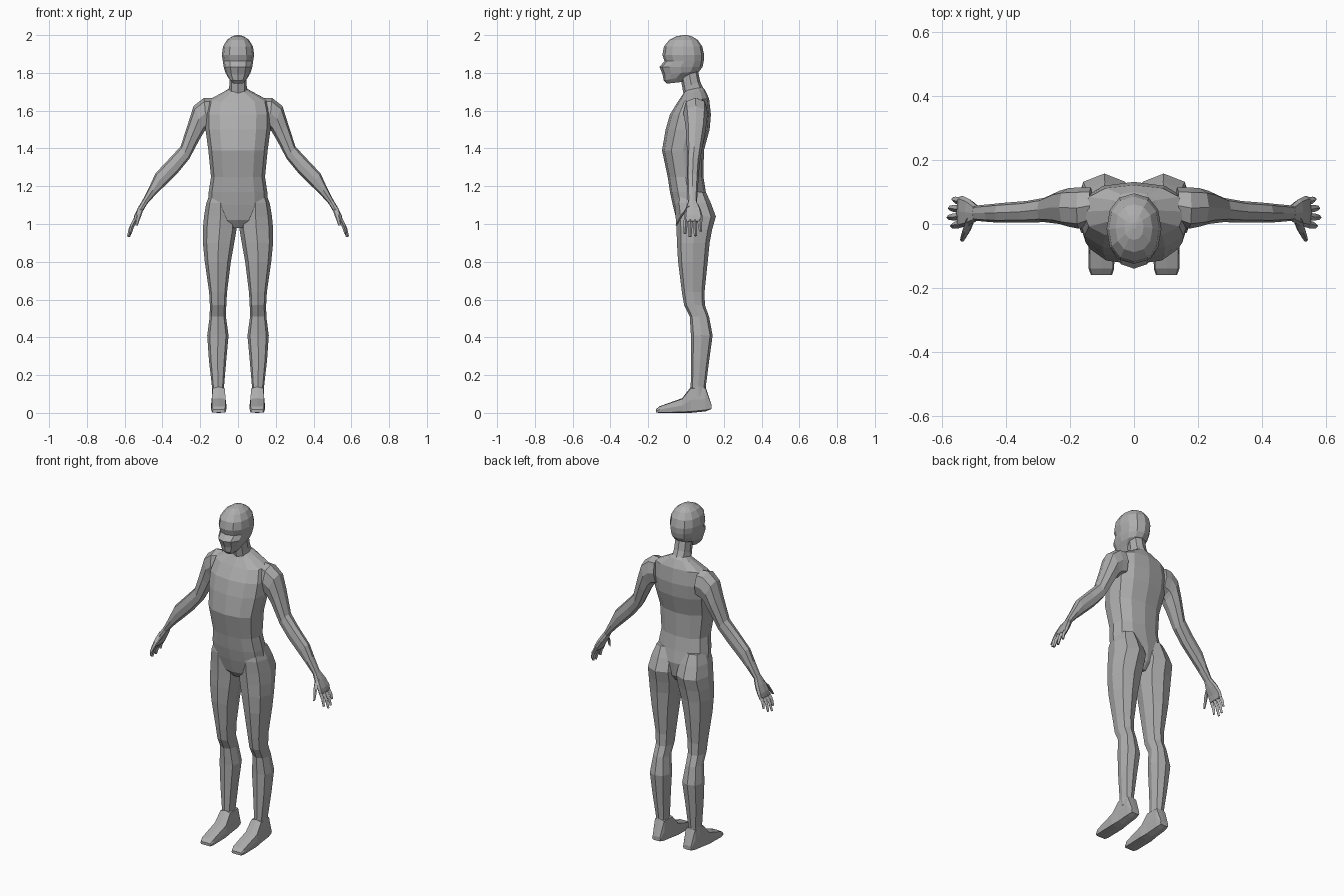
import bpy, bmesh, math
from mathutils import Vector as V

skin = bpy.data.materials.new("plain grey")
skin.diffuse_color = (0.42, 0.42, 0.42, 1)


def ring(c, u, v, n=8, p=1.0):
    """Closed section around c with half-axes u and v; p < 1 makes it boxier."""
    pts = []
    for i in range(n):
        a = 2 * math.pi * i / n
        f = [math.copysign(abs(round(t, 6)) ** p, t) for t in (math.cos(a), math.sin(a))]
        pts.append(V(c) + V(u) * f[0] + V(v) * f[1])
    return pts


def loft(name, rings, side=1):
    """Flat-faced skin through the rings, capped at both ends."""
    bm = bmesh.new()
    vs = [[bm.verts.new((q.x * side, q.y, q.z)) for q in r] for r in rings]
    n = len(vs[0])
    for a, b in zip(vs, vs[1:]):
        for i in range(n):
            bm.faces.new((a[i], a[(i + 1) % n], b[(i + 1) % n], b[i]))
    bm.faces.new(vs[0])
    bm.faces.new(vs[-1])
    bmesh.ops.recalc_face_normals(bm, faces=bm.faces)
    me = bpy.data.meshes.new(name)
    bm.to_mesh(me)
    bm.free()
    me.materials.append(skin)
    ob = bpy.data.objects.new(name, me)
    bpy.context.collection.objects.link(ob)
    return ob


def level(z, x0, x1, yf, yb, tilt=0, n=12, p=1.0):
    """Horizontal section; tilt lifts the back edge and lowers the front."""
    return ring(((x0 + x1) / 2, (yf + yb) / 2, z), ((x1 - x0) / 2, 0, 0),
                (0, (yb - yf) / 2, tilt), n, p)


def across(outer, inner, yf, yb, n=8, p=0.8):
    """Limb section between two (x, z) points."""
    o, i = V((outer[0], 0, outer[1])), V((inner[0], 0, inner[1]))
    c = (o + i) / 2
    return ring((c.x, (yf + yb) / 2, c.z), (o - i) / 2, (0, (yb - yf) / 2, 0), n, p)


# Torso: height, half width, front, back, tilt
torso = [(0.98, 0.045, -0.02, 0.08, 0), (1.02, 0.10, -0.05, 0.11, 0),
         (1.10, 0.160, -0.07, 0.120, 0), (1.17, 0.155, -0.085, 0.105, 0),
         (1.25, 0.143, -0.097, 0.092, 0), (1.39, 0.157, -0.127, 0.095, 0),
         (1.50, 0.172, -0.108, 0.125, 0), (1.58, 0.175, -0.085, 0.132, 0),
         (1.655, 0.160, -0.045, 0.122, 0.01), (1.70, 0.075, -0.015, 0.10, 0.01),
         (1.715, 0.048, -0.008, 0.085, 0.01)]
loft("torso", [level(z, -w, w, f, b, t, p=0.85) for z, w, f, b, t in torso])

# Neck
loft("neck", [level(z, -w, w, f, b, t, 8, 0.85) for z, w, f, b, t in [
    (1.69, 0.050, -0.012, 0.10, 0.01), (1.735, 0.046, -0.018, 0.075, 0.02),
    (1.80, 0.045, -0.03, 0.062, 0.02)]])

# Head, from jaw to crown
head = [(1.748, 0.030, -0.100, -0.012, 0.005), (1.772, 0.050, -0.118, 0.015, 0.012),
        (1.800, 0.066, -0.124, 0.070, 0.008), (1.832, 0.076, -0.140, 0.088, 0),
        (1.862, 0.080, -0.114, 0.094, 0), (1.895, 0.086, -0.125, 0.096, 0),
        (1.940, 0.079, -0.117, 0.086, 0), (1.975, 0.058, -0.088, 0.062, 0),
        (1.994, 0.030, -0.050, 0.030, 0), (2.0, 0.008, -0.015, 0.005, 0)]
loft("head", [level(z, -w, w, f, b, t, p=0.9) for z, w, f, b, t in head])

# Leg: height, inner x, outer x, front, back
leg = [(1.17, 0.04, 0.145, -0.05, 0.105), (1.11, 0.015, 0.168, -0.06, 0.132),
       (1.04, 0.006, 0.180, -0.055, 0.158), (0.97, 0.008, 0.186, -0.05, 0.138),
       (0.90, 0.020, 0.186, -0.048, 0.125), (0.80, 0.038, 0.176, -0.042, 0.115),
       (0.64, 0.058, 0.153, -0.022, 0.098), (0.57, 0.062, 0.149, -0.010, 0.100),
       (0.51, 0.064, 0.150, 0.020, 0.122), (0.41, 0.050, 0.163, 0.026, 0.141),
       (0.28, 0.062, 0.154, 0.026, 0.123), (0.14, 0.074, 0.138, 0.025, 0.105),
       (0.09, 0.074, 0.138, 0.025, 0.108)]

# Foot: y, half width, bottom, top
foot = [(-0.16, 0.033, 0.002, 0.018), (-0.14, 0.040, 0, 0.035), (-0.02, 0.041, 0, 0.078),
        (0.026, 0.036, 0, 0.138), (0.103, 0.034, 0.008, 0.138), (0.134, 0.027, 0.02, 0.045)]

# Arm: outer point, inner point, front, back
arm = [((0.14, 1.668), (0.13, 1.52), 0.0, 0.115), ((0.18, 1.668), (0.165, 1.505), -0.015, 0.115),
       ((0.235, 1.625), (0.178, 1.49), -0.008, 0.112), ((0.262, 1.54), (0.205, 1.445), 0.0, 0.104),
       ((0.304, 1.41), (0.258, 1.345), 0.006, 0.082), ((0.36, 1.35), (0.315, 1.275), 0.004, 0.072),
       ((0.437, 1.268), (0.39, 1.20), 0.004, 0.066), ((0.468, 1.20), (0.435, 1.157), 0.006, 0.062),
       ((0.506, 1.125), (0.482, 1.105), 0.010, 0.058)]

# Palm
palm = [((0.506, 1.125), (0.482, 1.105), 0.010, 0.058), ((0.530, 1.085), (0.502, 1.070), -0.004, 0.078),
        ((0.549, 1.045), (0.524, 1.035), -0.010, 0.088), ((0.556, 1.015), (0.537, 1.008), -0.012, 0.086)]

# Fingers: root y, tip y, tip x, tip z
fingers = [(-0.001, -0.006, 0.570, 0.950), (0.023, 0.021, 0.581, 0.932),
           (0.047, 0.050, 0.577, 0.937), (0.072, 0.077, 0.566, 0.962)]

for side, tag in ((1, "left"), (-1, "right")):
    loft(tag + "_leg", [level(z, a, b, f, k, 0, 8, 0.8) for z, a, b, f, k in leg], side)
    loft(tag + "_foot", [ring((0.102, y, (lo + hi) / 2), (w, 0, 0), (0, 0, (hi - lo) / 2), 8, 0.35)
                         for y, w, lo, hi in foot], side)
    loft(tag + "_arm", [across(*s) for s in arm], side)
    loft(tag + "_palm", [across(*s, p=0.6) for s in palm], side)
    for k, (y0, y1, x, z) in enumerate(fingers):
        root, tip = V((0.545, y0, 1.02)), V((x, y1, z))
        mid = root.lerp(tip, 0.5) + V((0.004, 0, 0.002))
        loft(f"{tag}_finger_{k + 1}", [ring(c, (r, 0, r * 0.35), (0, r * 1.1, 0), 4, 1)
             for c, r in ((root, 0.011), (mid, 0.010), (tip, 0.007))], side)
    # Thumb
    loft(tag + "_thumb", [ring(c, (r, 0, r * 0.4), (0, r * 0.8, r * 0.5), 6)
         for c, r in (((0.513, 0.012, 1.088), 0.014), ((0.524, -0.018, 1.052), 0.013),
                      ((0.532, -0.036, 1.022), 0.010), ((0.538, -0.050, 0.995), 0.007))], side)
